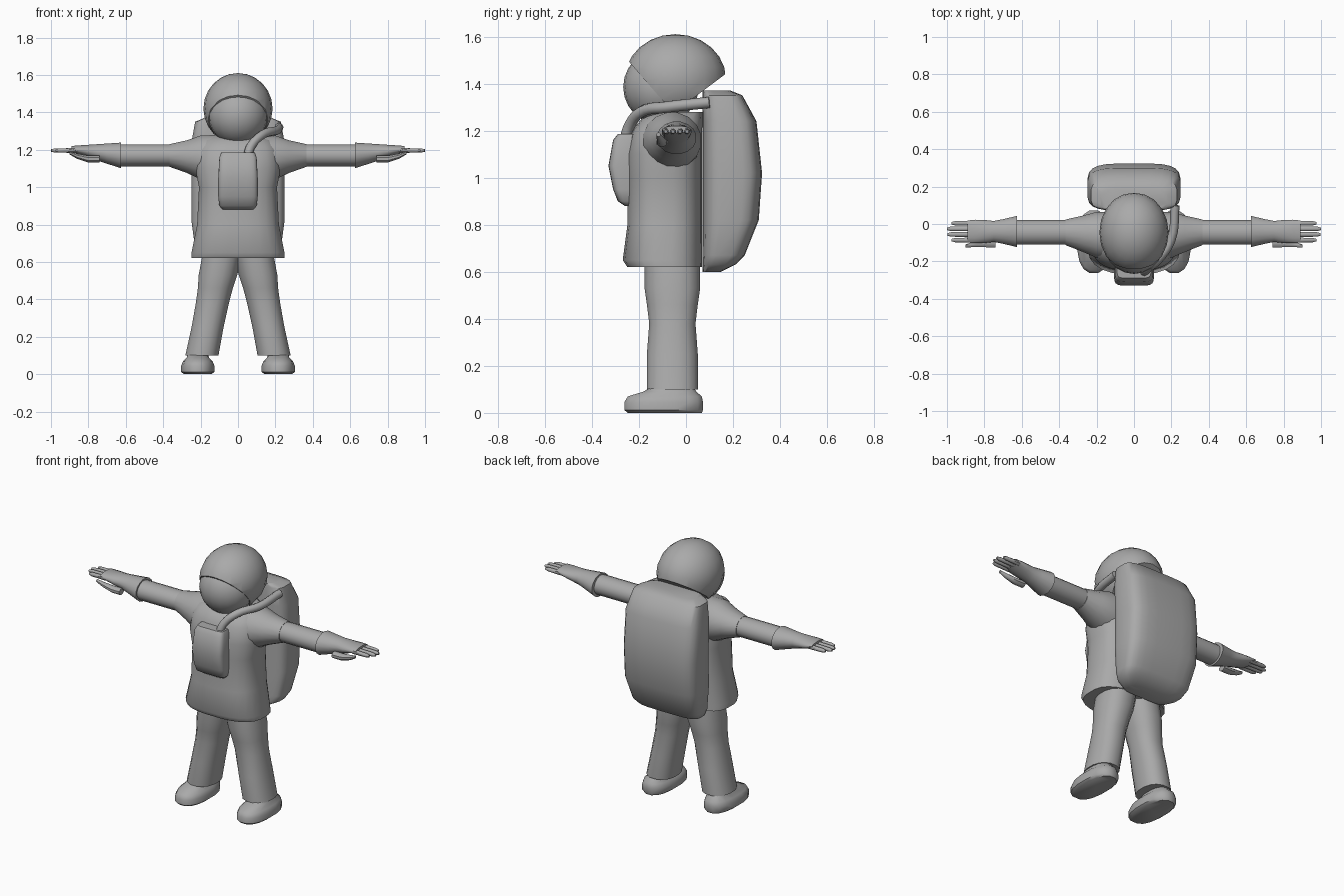
import bpy, bmesh, math

cube = bpy.data.objects.get("Cube")
if cube:
    bpy.data.objects.remove(cube)

grey = bpy.data.materials.new("suit grey")
grey.use_nodes = True
COLOR = (0.4, 0.4, 0.4, 1)
grey.diffuse_color = COLOR
grey.node_tree.nodes["Principled BSDF"].inputs["Base Color"].default_value = COLOR


def add_object(name, bm):
    """Turn a bmesh into a smooth-shaded grey object."""
    bmesh.ops.recalc_face_normals(bm, faces=bm.faces)
    mesh = bpy.data.meshes.new(name)
    bm.to_mesh(mesh)
    bm.free()
    mesh.materials.append(grey)
    obj = bpy.data.objects.new(name, mesh)
    bpy.context.collection.objects.link(obj)
    bpy.ops.object.select_all(action='DESELECT')
    obj.select_set(True)
    bpy.context.view_layer.objects.active = obj
    bpy.ops.object.shade_smooth_by_angle(angle=math.radians(45))


def rounded(value, power):
    """Superellipse version of a sine or cosine."""
    return math.copysign(abs(value) ** (2 / power), value)


def loft(name, axis, rings, centre, side=1, power=2.0, count=16):
    """Skin rings of (position, half size, half size) along an axis.

    The centre rule gives the middle of each ring on the two other axes."""
    bm = bmesh.new()
    loops = []
    u, v = [i for i in range(3) if i != axis]
    for position, half_u, half_v in rings:
        mid_u, mid_v = centre(position, half_v)
        loop = []
        for k in range(count):
            turn = math.tau * (k + 0.5) / count
            point = [position] * 3
            point[u] = mid_u + half_u * rounded(math.cos(turn), power)
            point[v] = mid_v + half_v * rounded(math.sin(turn), power)
            point[0] *= side
            loop.append(bm.verts.new(point))
        loops.append(loop)
    for low, high in zip(loops, loops[1:]):
        for k in range(count):
            bm.faces.new((low[k - 1], low[k], high[k], high[k - 1]))
    bm.faces.new(loops[0])
    bm.faces.new(loops[-1])
    add_object(name, bm)


def ball(name, middle, radii, cuts=()):
    """Ellipsoid, trimmed by planes of (point, outward normal)."""
    bm = bmesh.new()
    bmesh.ops.create_uvsphere(bm, u_segments=20, v_segments=12, radius=1)
    bmesh.ops.scale(bm, vec=radii, verts=bm.verts)
    bmesh.ops.translate(bm, vec=middle, verts=bm.verts)
    for point, normal in cuts:
        parts = bm.verts[:] + bm.edges[:] + bm.faces[:]
        cut = bmesh.ops.bisect_plane(bm, geom=parts, plane_co=point, plane_no=normal, clear_outer=True)
        edges = [e for e in cut["geom_cut"] if isinstance(e, bmesh.types.BMEdge)]
        bmesh.ops.contextual_create(bm, geom=edges)
    add_object(name, bm)


# Jacket: flat back, flared hem, sloping neck
loft("jacket", 2,
     [(0.62, 0.25, 0.16), (0.65, 0.25, 0.17), (0.8, 0.22, 0.16), (1, 0.21, 0.16),
      (1.1, 0.23, 0.16), (1.2, 0.22, 0.15), (1.25, 0.19, 0.13), (1.28, 0.12, 0.1)],
     lambda z, depth: (0, 0.07 - depth), power=2.7, count=24)

# Helmet shell trimmed at the face and nape, with a round visor inside
ball("helmet", (0, -0.045, 1.42), (0.185, 0.215, 0.19),
     [((0, -0.24, 1.49), (0, -0.75, -0.65)), ((0, 0.14, 1.42), (0, 0.6, -0.8))])
ball("visor", (0, -0.107, 1.385), (0.16, 0.16, 0.16))

# Backpack: flat against the back, bulging behind
loft("backpack", 2,
     [(0.6, 0.15, 0.04), (0.63, 0.21, 0.07), (0.67, 0.23, 0.09), (0.82, 0.25, 0.12),
      (1.02, 0.25, 0.127), (1.24, 0.25, 0.115), (1.35, 0.23, 0.085), (1.37, 0.18, 0.06)],
     lambda z, depth: (0, 0.07 + depth), power=4, count=24)

# Chest unit: flat against the jacket
loft("chest_unit", 2,
     [(0.88, 0.08, 0.03), (0.9, 0.1, 0.045), (0.95, 0.106, 0.055), (1.05, 0.106, 0.065),
      (1.16, 0.1, 0.055), (1.185, 0.09, 0.045)],
     lambda z, depth: (0, -0.2 - depth), power=5, count=24)

# Air hose from chest unit over the left shoulder to the backpack
path = [(0.05, -0.26, 1.16), (0.07, -0.24, 1.22), (0.13, -0.19, 1.28), (0.2, -0.08, 1.3), (0.22, 0.1, 1.32)]
curve = bpy.data.curves.new("air_hose", 'CURVE')
curve.dimensions = '3D'
curve.bevel_depth = 0.024
curve.bevel_resolution = 2
curve.resolution_u = 5
curve.use_fill_caps = True
spline = curve.splines.new('BEZIER')
spline.bezier_points.add(len(path) - 1)
for point, spot in zip(spline.bezier_points, path):
    point.co = spot
    point.handle_left_type = point.handle_right_type = 'AUTO'
curve.materials.append(grey)
bpy.context.collection.objects.link(bpy.data.objects.new("air_hose", curve))

for side, word in ((1, "left"), (-1, "right")):
    # Shoulder, sleeve and flared glove
    loft(word + "_shoulder", 0,
         [(0.1, 0.13, 0.13), (0.2, 0.125, 0.12), (0.27, 0.1, 0.09), (0.365, 0.07, 0.062)],
         lambda x, height: (-0.075 + x / 12, 1.145 + x / 15), side)
    loft(word + "_sleeve", 0, [(0.3, 0.067, 0.06), (0.64, 0.067, 0.06)],
         lambda x, height: (-0.045, 1.17), side)
    loft(word + "_glove", 0,
         [(0.625, 0.085, 0.07), (0.7, 0.067, 0.055), (0.75, 0.057, 0.045),
          (0.8, 0.063, 0.035), (0.85, 0.064, 0.025), (0.89, 0.06, 0.015)],
         lambda x, height: (-0.04, 1.215 - height * 0.65), side)

    # Four fingers and a thumb
    for number, tip in enumerate((0.975, 0.998, 1, 0.975)):
        loft(f"{word}_finger_{number + 1}", 0,
             [(0.86, 0.014, 0.014), (tip - 0.02, 0.013, 0.012), (tip, 0.007, 0.007)],
             lambda x, height: (-0.086 + number * 0.03, 1.196), side, count=8)
    loft(word + "_thumb", 0,
         [(0.74, 0.025, 0.02), (0.8, 0.024, 0.02), (0.86, 0.016, 0.015), (0.9, 0.009, 0.009)],
         lambda x, height: (-0.13 + height * 1.4, 1.21 - height * 3), side, count=8)

    # Trouser leg leaning outwards, pinched above and below the knee
    loft(word + "_leg", 2,
         [(0.1, 0.09, 0.11), (0.25, 0.087, 0.11), (0.38, 0.09, 0.1),
          (0.46, 0.095, 0.11), (0.53, 0.105, 0.12), (0.66, 0.107, 0.12)],
         lambda z, depth: (0.213 - z / 5, -0.058), side, power=2.3)

    # Boot, its long toe narrowing up to the ankle
    loft(word + "_boot", 2,
         [(0, 0.075, 0.16), (0.012, 0.09, 0.17), (0.045, 0.09, 0.17), (0.07, 0.08, 0.16),
          (0.09, 0.06, 0.115), (0.115, 0.058, 0.085)],
         lambda z, depth: (0.215, -0.015 - depth * 0.47), side, power=2.4)
